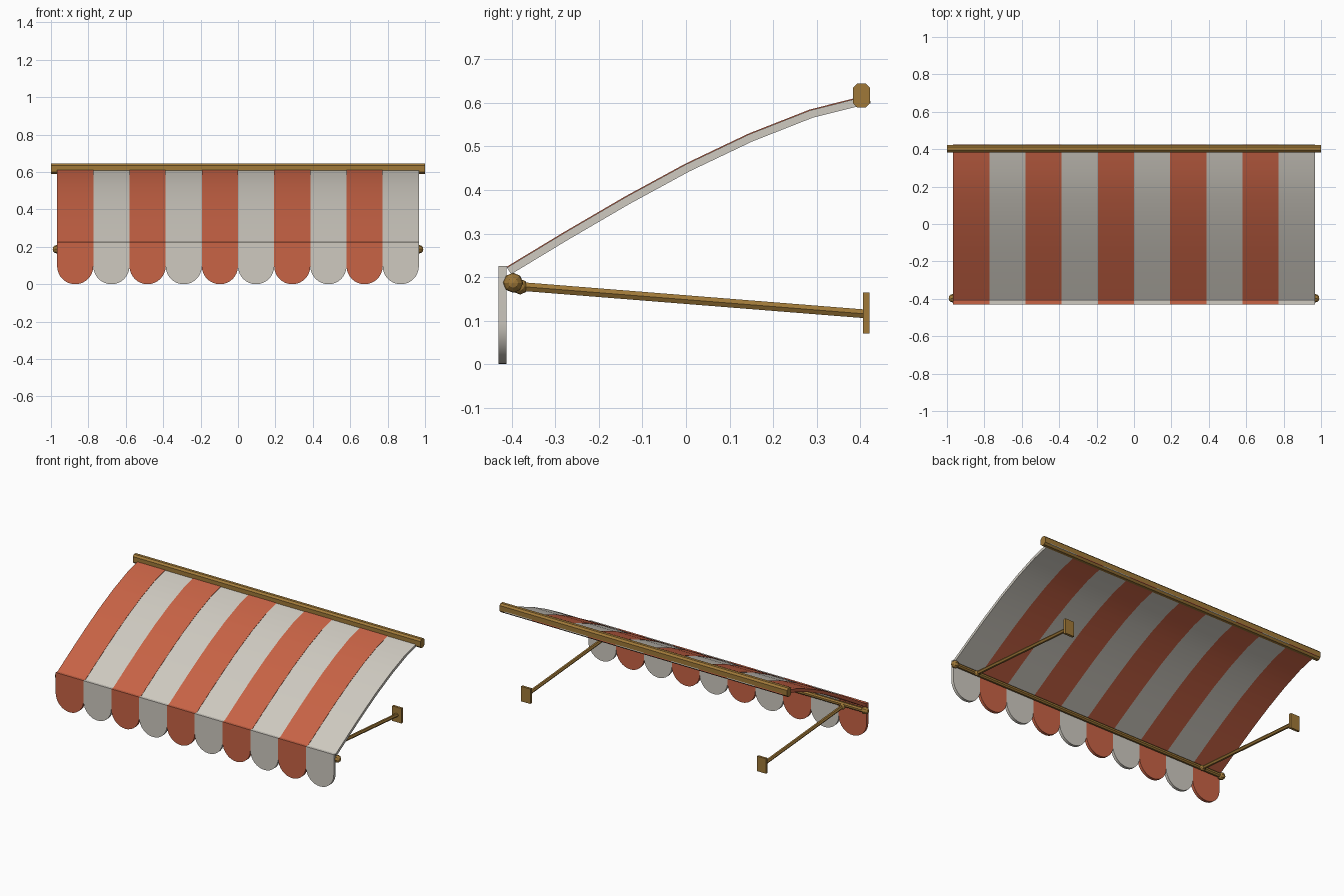
import bpy, bmesh, math
from mathutils import Vector, Matrix

cube = bpy.data.objects.get("Cube")
if cube:
    bpy.data.objects.remove(cube, do_unlink=True)


def material(name, rgb):
    m = bpy.data.materials.new(name)
    m.use_nodes = True
    m.diffuse_color = (*rgb, 1)
    m.node_tree.nodes["Principled BSDF"].inputs["Base Color"].default_value = (*rgb, 1)
    return m


red = material("terracotta red", (0.58, 0.125, 0.06))
cream = material("warm white", (0.62, 0.59, 0.53))
brass = material("brass", (0.35, 0.19, 0.04))


def finish(name, bm, mat, smooth=False):
    bmesh.ops.recalc_face_normals(bm, faces=bm.faces)
    mesh = bpy.data.meshes.new(name)
    bm.to_mesh(mesh)
    bm.free()
    mesh.materials.append(mat)
    ob = bpy.data.objects.new(name, mesh)
    bpy.context.collection.objects.link(ob)
    if smooth:
        bpy.ops.object.select_all(action='DESELECT')
        ob.select_set(True)
        bpy.context.view_layer.objects.active = ob
        bpy.ops.object.shade_smooth_by_angle(angle=math.radians(30))
    return ob


def prism(name, outline, offset, mat, smooth=False):
    """Closed outline swept along an offset."""
    bm = bmesh.new()
    face = bm.faces.new([bm.verts.new(p) for p in outline])
    top = bmesh.ops.extrude_face_region(bm, geom=[face])["geom"]
    bmesh.ops.translate(bm, vec=offset, verts=[v for v in top if isinstance(v, bmesh.types.BMVert)])
    return finish(name, bm, mat, smooth)


def rod(name, a, b, radius, sides, mat):
    a, b = Vector(a), Vector(b)
    along = (b - a).normalized()
    side = Vector((1, 0, 0)) if abs(along.x) < 0.5 else Vector((0, 1, 0))
    up = along.cross(side)
    turn = 0 if sides == 6 else 0.5
    angles = [(i + turn) * math.tau / sides for i in range(sides)]
    ring = [a + (side * math.cos(t) + up * math.sin(t)) * radius for t in angles]
    return prism(name, ring, b - a, mat)


def ball(name, centre, radius, mat):
    bm = bmesh.new()
    bmesh.ops.create_uvsphere(bm, u_segments=8, v_segments=6, radius=radius,
                              matrix=Matrix.Translation(centre) @ Matrix.Rotation(math.pi / 2, 4, 'Y'))
    return finish(name, bm, mat)


# Striped canopy strips and scalloped valance flaps
HALF, COUNT, THICK = 0.967, 10, 0.018
WIDTH = 2 * HALF / COUNT
curve = [(-0.411, 0.222), (-0.277, 0.303), (-0.138, 0.384), (0, 0.459),
         (0.145, 0.528), (0.285, 0.583), (0.42, 0.617)]


def canopy_profile(lift):
    upper, lower = [], []
    for i, (y, z) in enumerate(curve):
        y0, z0 = curve[max(i - 1, 0)]
        y1, z1 = curve[min(i + 1, len(curve) - 1)]
        n = Vector((z0 - z1, y1 - y0)).normalized()
        p = Vector((y, z))
        upper.append(p + n * lift)
        lower.append(p - n * THICK)
    return upper + lower[::-1]


for i in range(COUNT):
    mat = cream if i % 2 else red
    x = -HALF + i * WIDTH
    profile = [(x, p.x, p.y) for p in canopy_profile(0 if i % 2 else 0.002)]
    prism(f"canopy_strip_{i + 1}", profile, (WIDTH, 0, 0), mat, True)
    r = WIDTH / 2
    flap = [(x, -0.43, 0.225)]
    for k in range(17):
        t = math.pi * k / 16
        flap.append((x + r - r * math.cos(t), -0.43, r - r * math.sin(t)))
    flap.append((x + WIDTH, -0.43, 0.225))
    prism(f"valance_flap_{i + 1}", flap, (0, 0.018, 0), mat, True)

# Wall rail with chamfered section
rail = []
for sy, sz in ((1, 1), (-1, 1), (-1, -1), (1, -1)):
    corner = [(0.02, 0.017), (0.009, 0.028)]
    if sy * sz < 0:
        corner.reverse()
    rail += [(-1, 0.403 + sy * cy, 0.617 + sz * cz) for cy, cz in corner]
prism("wall_rail", rail, (2, 0, 0), brass)

# Front bar, finials, support arms and wall plates
rod("front_bar", (-0.967, -0.397, 0.187), (0.967, -0.397, 0.187), 0.014, 8, brass)
for side, s in (("left", 1), ("right", -1)):
    ball(f"{side}_finial", (s * 0.968, -0.397, 0.187), 0.023, brass)
    x = s * 0.82
    ball(f"{side}_arm_joint", (x, -0.381, 0.178), 0.018, brass)
    rod(f"{side}_support_arm", (x, -0.385, 0.179), (x, 0.407, 0.116), 0.0115, 6, brass)
    plate = [(x + dx * 0.032, 0.406, 0.118 + dz * 0.047)
             for dx, dz in ((-1, -1), (1, -1), (1, 1), (-1, 1))]
    prism(f"{side}_wall_plate", plate, (0, 0.015, 0), brass)
